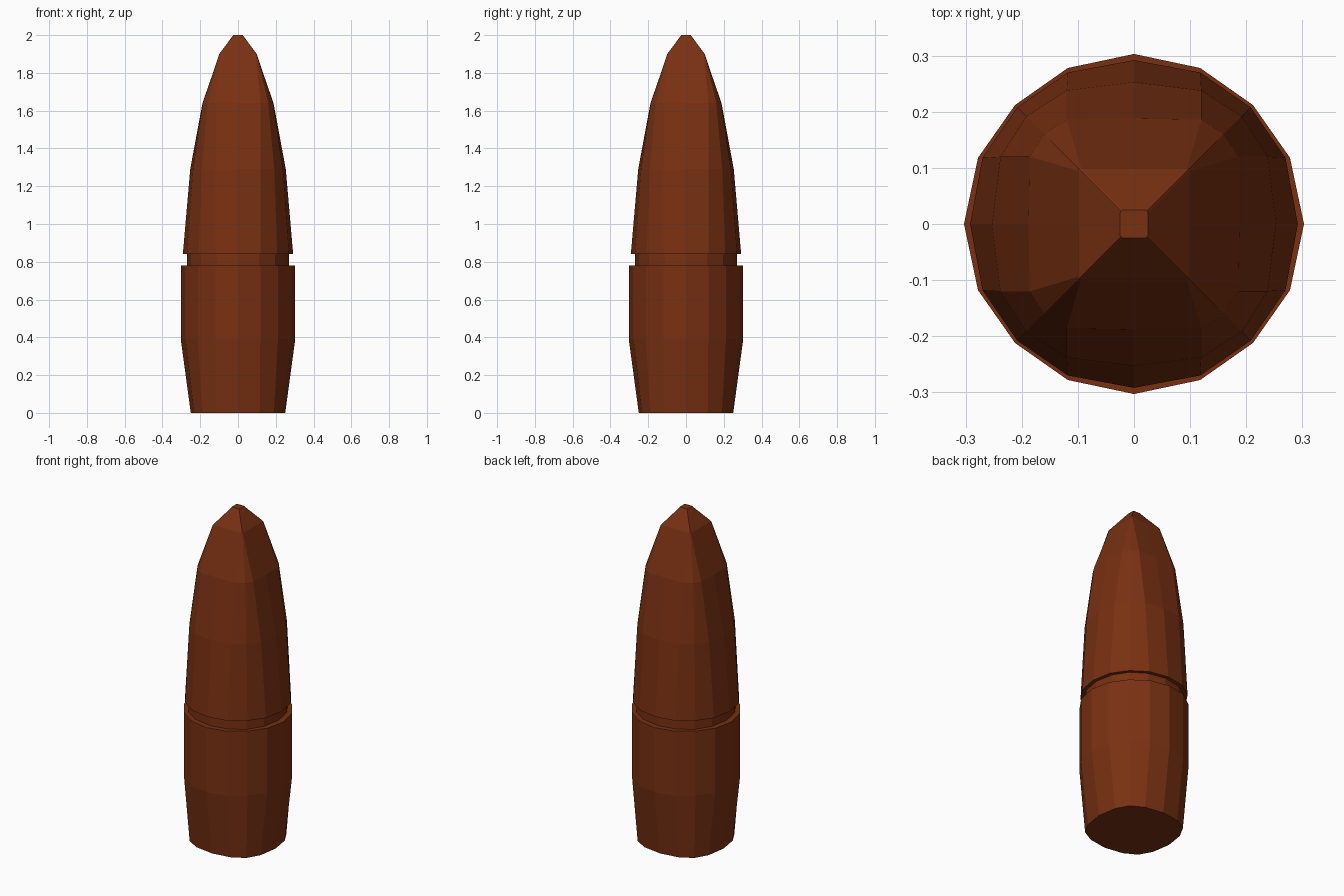
import bpy
import bmesh

cube = bpy.data.objects.get("Cube")
if cube:
    bpy.data.objects.remove(cube)

copper = bpy.data.materials.new("dark_copper")
copper.use_nodes = True
colour = (0.19, 0.03, 0.006, 1)
copper.diffuse_color = colour
copper.node_tree.nodes["Principled BSDF"].inputs["Base Color"].default_value = colour


def ring_points(side, near, far, corner):
    """Sixteen points of a ring that may lie between a circle and a square."""
    quarter = [(side, 0), (far, near), (corner, corner), (near, far)]
    points = []
    for _ in range(4):
        points += quarter
        quarter = [(-y, x) for x, y in quarter]
    return points


def loft(name, sections):
    """Closed, flat-shaded body through (z, side, near, far, corner) sections."""
    bm = bmesh.new()
    rings = [[bm.verts.new((x, y, z)) for x, y in ring_points(*shape)]
             for z, *shape in sections]
    for low, high in zip(rings, rings[1:]):
        for i in range(len(low)):
            j = (i + 1) % len(low)
            bm.faces.new((low[i], low[j], high[j], high[i]))
    bm.faces.new(rings[0][::-1])
    bm.faces.new(rings[-1])
    mesh = bpy.data.meshes.new(name)
    bm.to_mesh(mesh)
    bm.free()
    mesh.materials.append(copper)
    obj = bpy.data.objects.new(name, mesh)
    bpy.context.collection.objects.link(obj)


# Lower body with a tapered heel
loft("lower_body", [
    (0, 0.25, 0.115, 0.232, 0.19),
    (0.39, 0.303, 0.118, 0.278, 0.212),
    (0.78, 0.303, 0.118, 0.278, 0.212),
])

# Recessed groove
loft("groove", [
    (0.77, 0.27, 0.11, 0.25, 0.195),
    (0.85, 0.27, 0.11, 0.25, 0.195),
])

# Pointed nose, turning from round to square
loft("nose", [
    (0.84, 0.292, 0.118, 0.27, 0.208),
    (1.29, 0.253, 0.12, 0.238, 0.192),
    (1.64, 0.188, 0.12, 0.186, 0.16),
    (1.9, 0.098, 0.094, 0.098, 0.099),
    (2, 0.025, 0.02, 0.025, 0.023),
])
